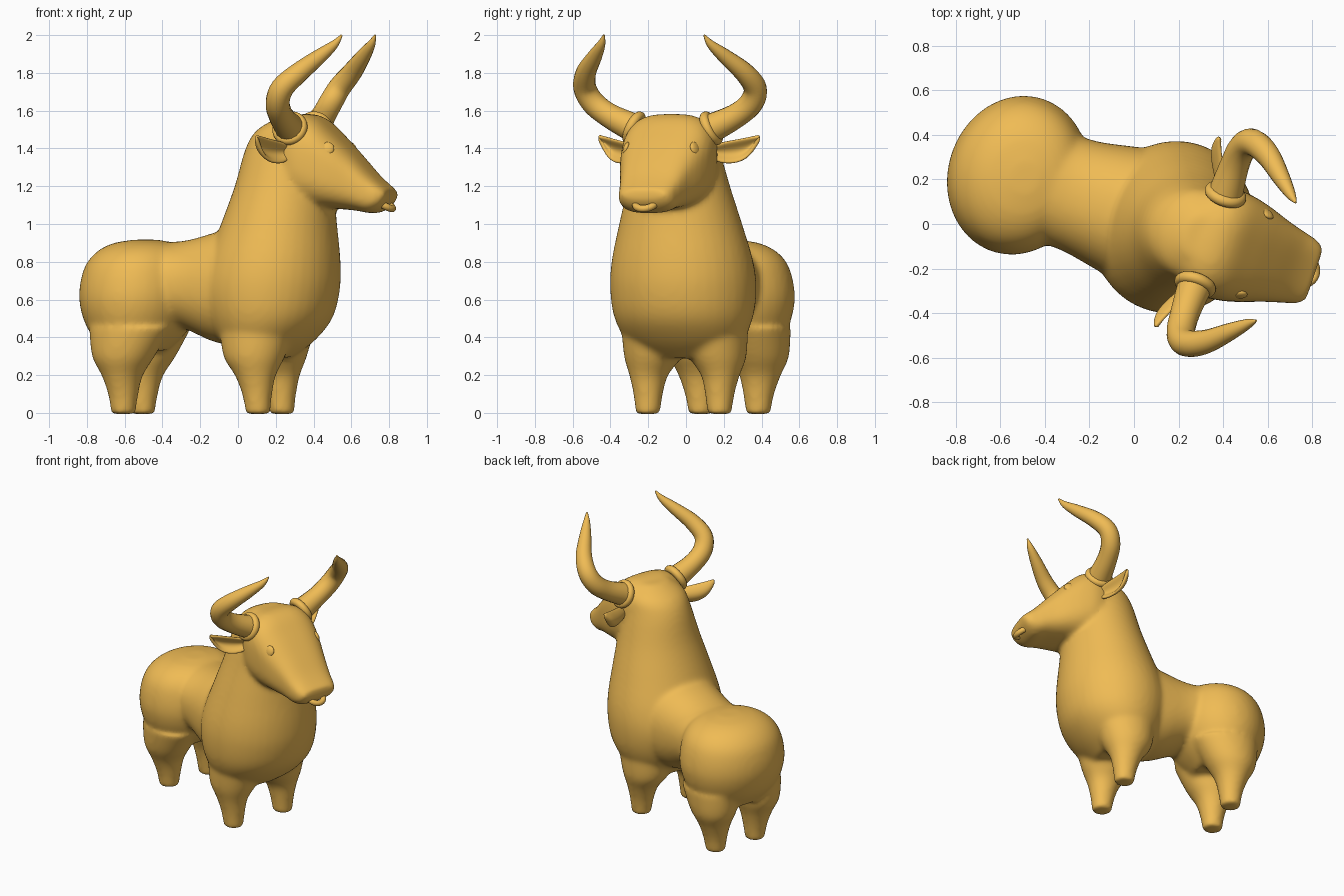
import bpy, bmesh, math
from mathutils import Matrix, Vector

if "Cube" in bpy.data.objects:
    bpy.data.objects.remove(bpy.data.objects["Cube"])

# The bull is modelled facing +x, symmetric about y = 0, then turned on its base
TURN = Matrix.Translation((0.013, 0.04, 0)) @ Matrix.Rotation(math.radians(-18.5), 4, 'Z')


def add_object(name, data):
    ob = bpy.data.objects.new(name, data)
    bpy.context.collection.objects.link(ob)
    ob.matrix_world = TURN
    return ob


def finish(name, bm):
    bmesh.ops.recalc_face_normals(bm, faces=bm.faces)
    for f in bm.faces:
        f.smooth = True
    me = bpy.data.meshes.new(name)
    bm.to_mesh(me)
    bm.free()
    return add_object(name, me)


def refine(rows, steps=4):
    """Catmull-Rom interpolation of station rows."""
    out = []
    for i in range(len(rows) - 1):
        p = [rows[max(0, min(len(rows) - 1, i + k))] for k in (-1, 0, 1, 2)]
        for s in range(steps):
            t = s / steps
            out.append([0.5 * (2 * b + (c - a) * t + (2 * a - 5 * b + 4 * c - d) * t * t
                               + (3 * b - a - 3 * c + d) * t ** 3)
                        for a, b, c, d in zip(*p)])
    return out + [list(rows[-1])]


def skin(bm, rings):
    vr = [[bm.verts.new(p) for p in r] for r in rings]
    n = len(vr[0])
    for a, b in zip(vr, vr[1:]):
        for i in range(n):
            bm.faces.new((a[i], a[(i + 1) % n], b[(i + 1) % n], b[i]))
    bm.faces.new(vr[0][::-1])
    bm.faces.new(vr[-1])


def outline(ra, rb, power, n=40):
    pts = []
    for i in range(n):
        c, s = math.cos(math.tau * i / n), math.sin(math.tau * i / n)
        pts.append((ra * math.copysign(abs(c) ** (2 / power), c),
                    rb * math.copysign(abs(s) ** (2 / power), s)))
    return pts


def column(bm, rows, side=1, power=2.0):
    """rows: z, x centre, y centre, x radius, y radius"""
    skin(bm, [[(x + p, side * y + q, z) for p, q in outline(a, b, power)]
              for z, x, y, a, b in refine(rows)])


def barrel(bm, rows, power=2.0):
    """rows: x, top z, bottom z, half width"""
    skin(bm, [[(x, p, (t + b) / 2 + q) for p, q in outline(w, (t - b) / 2, power)]
              for x, t, b, w in refine(rows)])


bm = bmesh.new()
# chest and neck
column(bm, [(.29, .14, 0, .13, .2), (.38, .15, 0, .24, .31), (.5, .165, 0, .325, .37),
            (.65, .17, 0, .362, .39), (.8, .185, 0, .352, .378), (1.0, .215, 0, .305, .328),
            (1.2, .245, 0, .262, .272), (1.4, .275, 0, .235, .222),
            (1.5, .29, 0, .185, .19), (1.57, .31, 0, .08, .1)])
# rump
column(bm, [(.33, -.58, 0, .16, .24), (.45, -.57, 0, .265, .325), (.6, -.565, 0, .313, .362),
            (.75, -.56, 0, .298, .34), (.84, -.55, 0, .25, .285), (.895, -.54, 0, .17, .19),
            (.917, -.53, 0, .06, .07)])
# waist
barrel(bm, [(-.6, .91, .47, .3), (-.33, .908, .452, .255), (-.1, .965, .365, .29),
            (.15, 1.03, .37, .34)], 2.2)
# head
barrel(bm, [(.2, 1.54, 1.22, .19), (.35, 1.583, 1.12, .25), (.45, 1.562, 1.088, .25),
            (.55, 1.475, 1.08, .228), (.66, 1.362, 1.07, .19), (.75, 1.265, 1.056, .165),
            (.81, 1.21, 1.085, .148), (.842, 1.185, 1.13, .12)], 2.9)
# legs
for side in (1, -1):
    column(bm, [(-.006, .165, .2, .064, .064), (.1, .16, .2, .08, .078), (.2, .15, .2, .11, .102),
                (.3, .138, .182, .165, .15), (.45, .15, .17, .2, .17)], side)
    column(bm, [(-.006, -.6, .16, .064, .064), (.1, -.6, .163, .08, .082), (.2, -.603, .17, .11, .11),
                (.3, -.595, .175, .168, .148), (.45, -.56, .17, .22, .17)], side)
body = finish("body", bm)
mod = body.modifiers.new("fuse", 'REMESH')
mod.mode = 'VOXEL'
mod.voxel_size = 0.015
mod.use_smooth_shade = True
mod = body.modifiers.new("soften", 'SMOOTH')
mod.factor = 0.5
mod.iterations = 12

for side, tag in ((1, "left"), (-1, "right")):
    # horn
    path = [(.348, .2, 1.50, .08), (.345, .348, 1.57, .066), (.355, .44, 1.64, .064),
            (.393, .475, 1.72, .061), (.472, .443, 1.80, .054), (.561, .366, 1.885, .04),
            (.626, .307, 1.95, .023), (.659, .28, 2.0, .005)]
    cu = bpy.data.curves.new(tag + "_horn", 'CURVE')
    cu.dimensions = '3D'
    cu.bevel_depth = 1
    cu.bevel_resolution = 6
    cu.use_fill_caps = True
    fine = refine(path, 5)
    sp = cu.splines.new('POLY')
    sp.points.add(len(fine) - 1)
    for pt, (x, y, z, r) in zip(sp.points, fine):
        pt.co = (x, side * y, z, 1)
        pt.radius = r
    sp.use_smooth = True
    add_object(tag + "_horn", cu)

    # ear: cupped leaf
    rows = refine([(.19, 1.365, 1.405, .36), (.26, 1.325, 1.43, .335), (.34, 1.325, 1.447, .295),
                   (.40, 1.365, 1.46, .265), (.45, 1.455, 1.468, .245)], 2)
    bm = bmesh.new()
    grid = []
    for y, lo, hi, x in rows:
        grid.append([bm.verts.new((x - .4 * (hi - lo) * (1 - (2 * k / 4 - 1) ** 2),
                                   side * y, lo + (hi - lo) * k / 4)) for k in range(5)])
    for a, b in zip(grid, grid[1:]):
        for k in range(4):
            bm.faces.new((a[k], a[k + 1], b[k + 1], b[k]))
    ear = finish(tag + "_ear", bm)
    mod = ear.modifiers.new("thick", 'SOLIDIFY')
    mod.thickness = 0.022
    mod.offset = 0
    ear.modifiers.new("round", 'SUBSURF').levels = 2

    # eye
    bm = bmesh.new()
    bmesh.ops.create_uvsphere(bm, u_segments=24, v_segments=12, radius=1)
    aim = Vector((.3, side, .35)).to_track_quat('Z', 'Y').to_matrix().to_4x4()
    bm.transform(Matrix.Translation((.55, side * .192, 1.40)) @ aim @ Matrix.Diagonal((.036, .036, .016, 1)))
    finish(tag + "_eye", bm)


def torus(name, major, minor, centre, normal):
    bm = bmesh.new()
    m = Matrix.Translation(centre) @ Vector(normal).to_track_quat('Z', 'Y').to_matrix().to_4x4()
    n, k = 40, 16
    vs = [[bm.verts.new(m @ Vector(((major + minor * math.cos(math.tau * j / k)) * math.cos(math.tau * i / n),
                                    (major + minor * math.cos(math.tau * j / k)) * math.sin(math.tau * i / n),
                                    minor * math.sin(math.tau * j / k)))) for j in range(k)] for i in range(n)]
    for i in range(n):
        for j in range(k):
            a, b = vs[i], vs[(i + 1) % n]
            bm.faces.new((a[j], b[j], b[(j + 1) % k], a[(j + 1) % k]))
    finish(name, bm)


# horn collars and nose ring
torus("left_horn_collar", .07, .026, (.348, .215, 1.507), (0, .9, .43))
torus("right_horn_collar", .07, .026, (.348, -.215, 1.507), (0, -.9, .43))
torus("nose_ring", .053, .019, (.80, 0, 1.108), (.5, 0, .85))

# golden finish
mat = bpy.data.materials.new("gold")
mat.diffuse_color = (0.87, 0.5, 0.09, 1)
mat.use_nodes = True
mat.node_tree.nodes["Principled BSDF"].inputs["Base Color"].default_value = mat.diffuse_color
for ob in bpy.context.collection.objects:
    ob.data.materials.append(mat)
